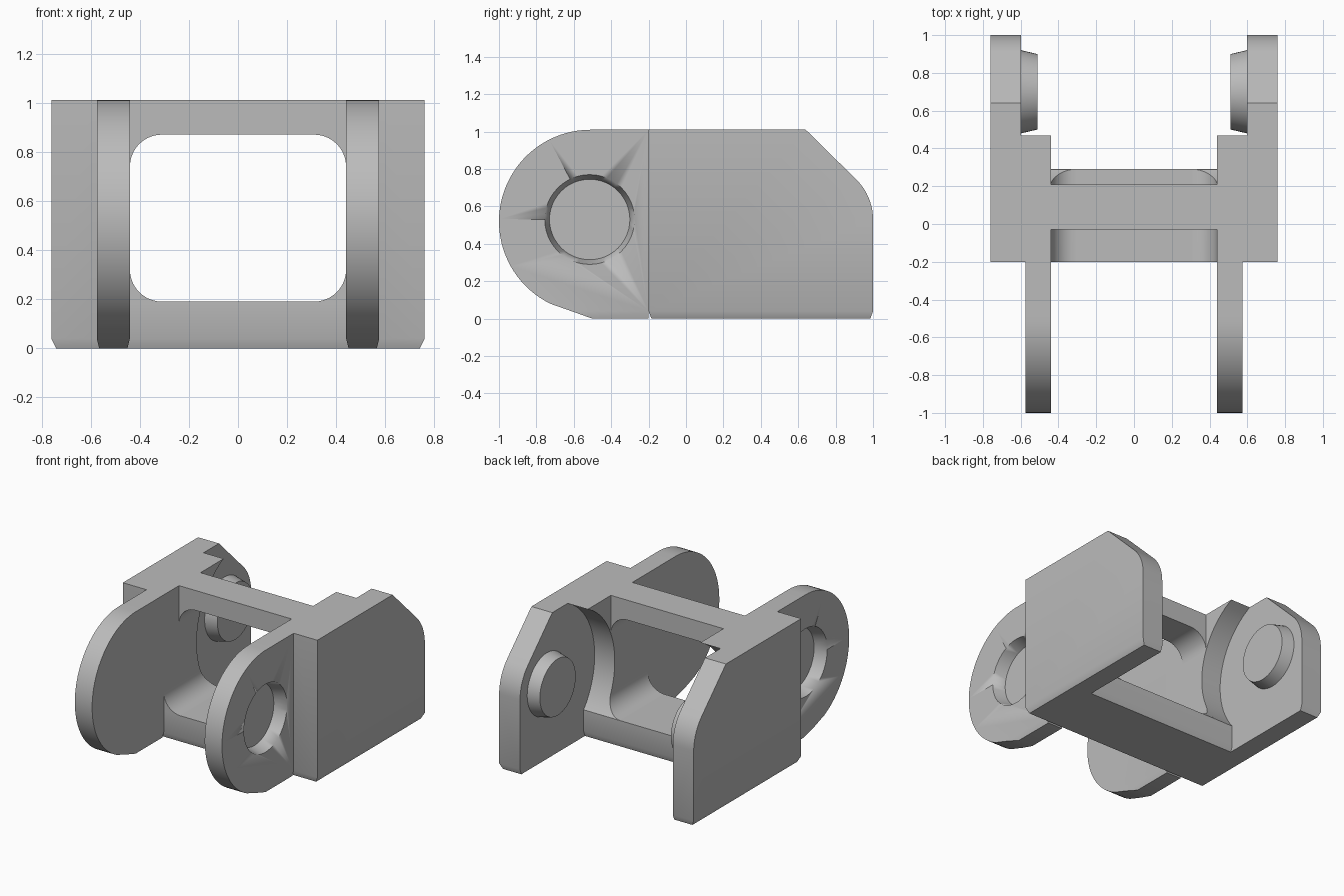
import bpy, bmesh
from math import sin, cos, radians, sqrt
from mathutils import Matrix

cube = bpy.data.objects.get("Cube")
if cube:
    bpy.data.objects.remove(cube, do_unlink=True)

grey = bpy.data.materials.new("plain_grey")
grey.use_nodes = True
grey.diffuse_color = (0.5, 0.5, 0.5, 1)
grey.node_tree.nodes["Principled BSDF"].inputs["Base Color"].default_value = (0.5, 0.5, 0.5, 1)

# Shared dimensions
TOP, CHAMFER, PIN_Z = 1.01, 0.04, 0.53
INNER, LOBE_OUT, PLATE_IN, OUTER = 0.44, 0.575, 0.597, 0.76
FRONT, BACK = -0.2, 0.29
PIN_Y, CLEAR = 0.70, 0.533
FLOOR, CEIL, FILLET = 0.19, 0.87, 0.13


def arc(cy, cz, r, a0, a1, n):
    steps = [radians(a0 + (a1 - a0) * i / n) for i in range(n + 1)]
    return [(cy + r * cos(a), cz + r * sin(a)) for a in steps]


def finish(bm, name, mirrored=True):
    bmesh.ops.recalc_face_normals(bm, faces=bm.faces[:])
    mesh = bpy.data.meshes.new(name)
    bm.to_mesh(mesh)
    bm.free()
    mesh.materials.append(grey)
    obj = bpy.data.objects.new(name, mesh)
    bpy.context.collection.objects.link(obj)
    bpy.ops.object.select_all(action='DESELECT')
    bpy.context.view_layer.objects.active = obj
    obj.select_set(True)
    bpy.ops.object.shade_smooth_by_angle(angle=radians(30))
    if mirrored:
        obj.modifiers.new("mirror", 'MIRROR').use_mirror_merge = False
    return obj


def slice_at(bm, z):
    geom = bm.verts[:] + bm.edges[:] + bm.faces[:]
    bmesh.ops.bisect_plane(bm, geom=geom, dist=1e-5, plane_co=(0, 0, z), plane_no=(0, 0, 1))


def extrude(points, offset):
    bm = bmesh.new()
    face = bm.faces.new([bm.verts.new(p) for p in points])
    new = bmesh.ops.extrude_face_region(bm, geom=[face])["geom"]
    bmesh.ops.translate(bm, verts=[v for v in new if isinstance(v, bmesh.types.BMVert)], vec=offset)
    return bm


def side_profile(name, profile, x0, x1, in0=0, in1=0, mirrored=True):
    """Extrude a (y, z) profile along x, drawing in the bottom edges."""
    bm = extrude([(x0, y, z) for y, z in profile], (x1 - x0, 0, 0))
    if in0 or in1:
        slice_at(bm, CHAMFER)
        for v in bm.verts:
            if v.co.z < 0.001:
                v.co.x += in0 if abs(v.co.x - x0) < 0.001 else -in1
    return finish(bm, name, mirrored)


def cone_x(r0, r1, x0, x1, y):
    bm = bmesh.new()
    place = Matrix.Translation(((x0 + x1) / 2, y, PIN_Z)) @ Matrix.Rotation(radians(90), 4, 'Y')
    bmesh.ops.create_cone(bm, cap_ends=True, segments=48, radius1=r0, radius2=r1,
                          depth=x1 - x0, matrix=place)
    return bm


def clearance(z):
    return PIN_Y - sqrt(CLEAR ** 2 - (z - PIN_Z) ** 2)


def foot(y0, y1):
    c = 0.015
    return [(y0, CHAMFER), (y0 + c, 0), (y1 - c, 0), (y1, CHAMFER)]


# Outer plates with a sloped, rounded back corner
plate = foot(FRONT, 1.0) + arc(PIN_Y, PIN_Z, 0.3, 0, 45, 10) + [(0.64, TOP), (FRONT, TOP)]
side_profile("side_plate", plate, PLATE_IN, OUTER, in1=0.02)

# Inner blocks, hollowed at the back to clear the neighbouring lobe
heights = [FLOOR + (TOP - FLOOR) * i / 28 for i in range(29)]
block = foot(FRONT, BACK) + [(clearance(z), z) for z in heights] + [(FRONT, TOP)]
side_profile("inner_block", block, INNER, PLATE_IN)

# Rounded front lobes with a blind tapered socket
lobe = arc(-0.51, 0.52, 0.49, 90, 244, 40) + [(-0.5, 0), (FRONT, 0), (FRONT, TOP)]
front_lobe = side_profile("front_lobe", lobe, INNER, LOBE_OUT, 0.01, 0.01, mirrored=False)
depth = LOBE_OUT - 0.49
cutter = finish(cone_x(0.215, 0.215 + 0.025 * 2, LOBE_OUT - depth, LOBE_OUT + depth, -0.515),
                "socket_cutter", mirrored=False)
cutter.hide_render = True
cut = front_lobe.modifiers.new("socket", 'BOOLEAN')
cut.operation, cut.object, cut.solver = 'DIFFERENCE', cutter, 'EXACT'
bpy.context.view_layer.objects.active = front_lobe
bpy.ops.object.modifier_apply(modifier="socket")
bpy.data.objects.remove(cutter, do_unlink=True)
front_lobe.modifiers.new("mirror", 'MIRROR').use_mirror_merge = False

# Tapered pins on the inside of the plates
finish(cone_x(0.2, 0.22, 0.512, PLATE_IN, PIN_Y), "hinge_pin")

# Cross bars
bottom = foot(FRONT, BACK) + [(BACK, FLOOR), (FRONT, FLOOR)]
side_profile("bottom_bar", bottom, -INNER, INNER, mirrored=False)
top = [(-0.03, CEIL), (0.21, CEIL), (0.21, TOP), (-0.03, TOP)]
side_profile("top_bar", top, -INNER, INNER, mirrored=False)


# Rounded inside corners of the opening
def corner(name, z, up, y0, y1):
    curve = [(x, z + up * h) for x, h in arc(INNER - FILLET, FILLET, FILLET, 0, -90, 10)]
    bm = extrude([(x, y0, h) for x, h in curve + [(INNER, z)]], (0, y1 - y0, 0))
    if up > 0:
        for _, h in curve[1:-1]:
            slice_at(bm, h)
        for v in bm.verts:
            if v.co.y > y1 - 0.001:
                v.co.y = clearance(v.co.z)
    finish(bm, name)


corner("bottom_corner", FLOOR, 1, FRONT, BACK)
corner("top_corner", CEIL, -1, -0.03, 0.21)
